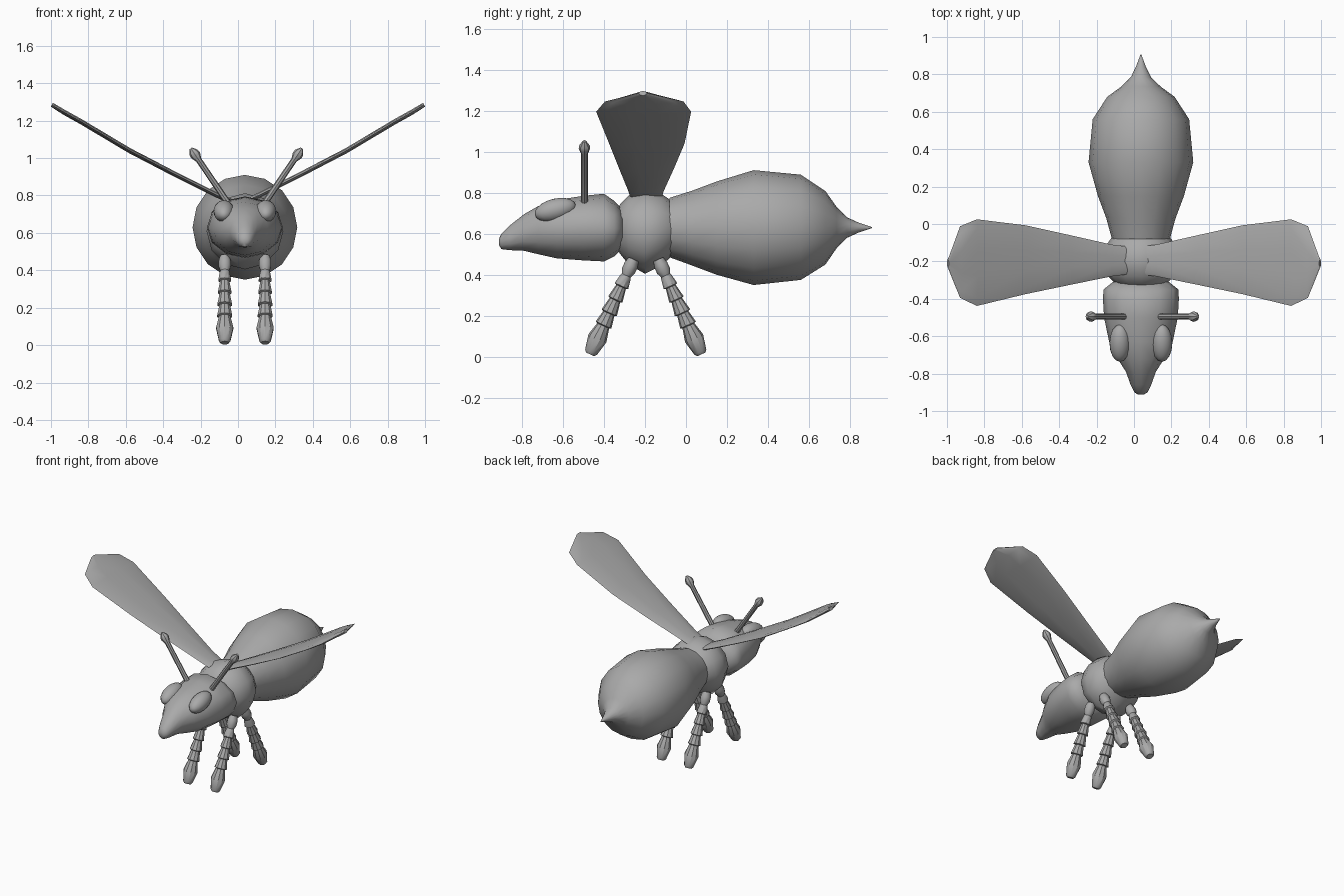
import bpy, bmesh, math
from mathutils import Vector

CX = 0.037  # the body axis sits slightly off the wing centre

grey = bpy.data.materials.new("plain grey")
grey.diffuse_color = (0.4, 0.4, 0.4, 1)


def finish(name, bm, angle=50):
    bmesh.ops.recalc_face_normals(bm, faces=bm.faces)
    me = bpy.data.meshes.new(name)
    bm.to_mesh(me)
    bm.free()
    me.materials.append(grey)
    for p in me.polygons:
        p.use_smooth = True
    me.set_sharp_from_angle(angle=math.radians(angle))
    ob = bpy.data.objects.new(name, me)
    bpy.context.collection.objects.link(ob)
    return ob


def loft(name, rings, sides=12, angle=50):
    """Skin through rings given as (centre, half-axis u, half-axis v)."""
    bm = bmesh.new()
    loops = []
    for c, u, v in rings:
        loops.append([bm.verts.new(Vector(c)
                      + Vector(u) * math.cos(2 * math.pi * i / sides)
                      + Vector(v) * math.sin(2 * math.pi * i / sides))
                      for i in range(sides)])
    for a, b in zip(loops, loops[1:]):
        for i in range(sides):
            j = (i + 1) % sides
            bm.faces.new((a[i], a[j], b[j], b[i]))
    bm.faces.new(loops[0])
    bm.faces.new(loops[-1])
    return finish(name, bm, angle)


def body(name, sections, sides):
    """Body part along y from (y, bottom z, top z, half width)."""
    loft(name, [((CX, y, (lo + hi) / 2), (w, 0, 0), (0, 0, (hi - lo) / 2))
                for y, lo, hi, w in sections], sides)


def rod(name, start, end, profile, sides=10, angle=35):
    """Turned rod from start to end, profile is (fraction, radius)."""
    s, e = Vector(start), Vector(end)
    d = (e - s).normalized()
    u = d.cross(Vector((0, 1, 0.01)) if abs(d.x) > 0.3 else Vector((1, 0, 0))).normalized()
    v = d.cross(u)
    loft(name, [(s.lerp(e, t), u * r, v * r) for t, r in profile], sides, angle)


# Body: head with snout, thorax, abdomen with sting
body("head", [(-0.912, 0.545, 0.575, 0.015), (-0.90, 0.525, 0.60, 0.035),
              (-0.86, 0.52, 0.64, 0.055), (-0.79, 0.517, 0.695, 0.08),
              (-0.72, 0.50, 0.735, 0.125), (-0.63, 0.48, 0.765, 0.17),
              (-0.50, 0.47, 0.785, 0.197), (-0.40, 0.465, 0.795, 0.203),
              (-0.35, 0.49, 0.76, 0.20), (-0.31, 0.53, 0.72, 0.15)], 12)
body("thorax", [(-0.34, 0.53, 0.71, 0.10), (-0.32, 0.50, 0.745, 0.135),
                (-0.28, 0.45, 0.785, 0.175), (-0.20, 0.405, 0.812, 0.205),
                (-0.12, 0.445, 0.795, 0.19), (-0.07, 0.49, 0.76, 0.155),
                (-0.03, 0.53, 0.72, 0.12)], 12)
body("abdomen", [(-0.08, 0.485, 0.775, 0.155), (0.03, 0.445, 0.81, 0.185),
                 (0.15, 0.40, 0.855, 0.23), (0.33, 0.35, 0.91, 0.28),
                 (0.56, 0.375, 0.888, 0.258), (0.68, 0.45, 0.808, 0.18),
                 (0.735, 0.53, 0.73, 0.105), (0.785, 0.58, 0.68, 0.054),
                 (0.84, 0.605, 0.655, 0.027), (0.907, 0.628, 0.632, 0.002)], 16)

# Segmented leg profile: a round bead, flared sleeves and a foot
leg = [(0, 0.026), (0.06, 0.034), (0.12, 0.034), (0.17, 0.024),
       (0.19, 0.028), (0.28, 0.036), (0.29, 0.026), (0.42, 0.038), (0.43, 0.028),
       (0.56, 0.041), (0.57, 0.03), (0.69, 0.042), (0.70, 0.032),
       (0.83, 0.048), (0.975, 0.032), (1.0, 0.022)]
# Antenna profile with a small bulb at the end
feeler = [(0, 0.017), (0.80, 0.016), (0.88, 0.028), (0.93, 0.026), (1, 0.008)]

for side, s in (("left", -1), ("right", 1)):
    x = CX + s * 0.108
    rod("front_leg_" + side, (x, -0.255, 0.475), (x, -0.468, 0.012), leg)
    rod("rear_leg_" + side, (x, -0.135, 0.475), (x, 0.075, 0.012), leg)
    rod("antenna_" + side, (0.045 + s * 0.085, -0.495, 0.74),
        (0.045 + s * 0.297, -0.495, 1.052), feeler, 8)

    # Eye: stretched sphere tilted along the head
    bm = bmesh.new()
    bmesh.ops.create_uvsphere(bm, u_segments=16, v_segments=10, radius=1)
    eye = finish("eye_" + side, bm)
    eye.scale = (0.056, 0.103, 0.055)
    eye.rotation_euler = (math.radians(14), 0, 0)
    eye.location = (CX + s * 0.112, -0.637, 0.716)

    # Wing: thin blade flaring outward, (x, z, y min, y max, half thickness)
    blade = [(0.04, 0.77, -0.27, -0.12, 0.014), (0.12, 0.805, -0.28, -0.11, 0.014),
             (0.34, 0.915, -0.325, -0.06, 0.014), (0.58, 1.04, -0.375, -0.007, 0.014),
             (0.84, 1.195, -0.438, 0.025, 0.014), (0.93, 1.245, -0.395, -0.012, 0.014),
             (0.995, 1.285, -0.23, -0.19, 0.012)]
    loft("wing_" + side,
         [((s * wx, (a + b) / 2, z), (0, (b - a) / 2, 0), (-0.48 * s * t, 0, 0.88 * t))
          for wx, z, a, b, t in blade], 10)
